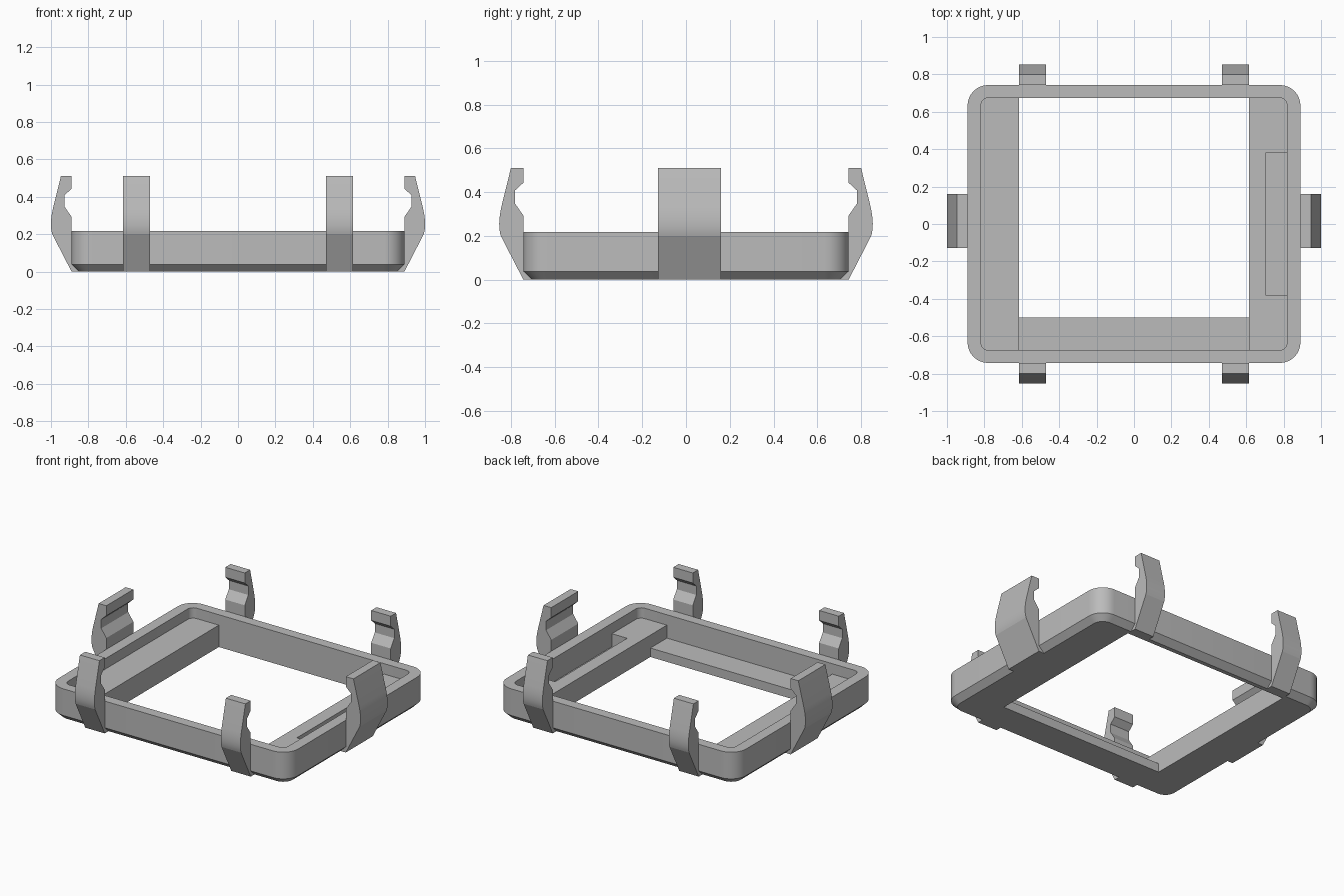
import bpy, bmesh, math
from mathutils import Vector

if "Cube" in bpy.data.objects:
    bpy.data.objects.remove(bpy.data.objects["Cube"])

grey = bpy.data.materials.new("plain grey")
grey.use_nodes = True
grey.diffuse_color = (0.5, 0.5, 0.5, 1)
grey.node_tree.nodes["Principled BSDF"].inputs["Base Color"].default_value = (0.5, 0.5, 0.5, 1)


def rounded_rect(hx, hy, r, z, seg=8):
    pts = []
    for q, (sx, sy) in enumerate([(1, 1), (-1, 1), (-1, -1), (1, -1)]):
        for i in range(seg + 1):
            a = math.pi / 2 * (q + i / seg)
            pts.append((sx * (hx - r) + r * math.cos(a), sy * (hy - r) + r * math.sin(a), z))
    return pts


def rect(x0, x1, y0, y1, z):
    return [(x0, y0, z), (x1, y0, z), (x1, y1, z), (x0, y1, z)]


def loft(name, rings):
    """Closed solid through rings that have equal point counts."""
    bm = bmesh.new()
    loops = [[bm.verts.new(p) for p in ring] for ring in rings]
    n = len(loops[0])
    for a, b in zip(loops, loops[1:]):
        for i in range(n):
            j = (i + 1) % n
            bm.faces.new((a[i], a[j], b[j], b[i]))
    bm.faces.new(loops[0])
    bm.faces.new(loops[-1])
    bmesh.ops.recalc_face_normals(bm, faces=bm.faces)
    mesh = bpy.data.meshes.new(name)
    bm.to_mesh(mesh)
    bm.free()
    mesh.materials.append(grey)
    ob = bpy.data.objects.new(name, mesh)
    bpy.context.collection.objects.link(ob)
    return ob


def activate(ob):
    bpy.ops.object.select_all(action='DESELECT')
    ob.select_set(True)
    bpy.context.view_layer.objects.active = ob


def smooth(ob, degrees):
    activate(ob)
    bpy.ops.object.shade_smooth_by_angle(angle=math.radians(degrees))


# Frame body: rounded block with a chamfered underside
HX, HY, TOP, LEDGE, LOW = 0.89, 0.743, 0.217, 0.147, 0.06
IX, IY, WX, WY = 0.818, 0.675, 0.615, -0.5
frame = loft("frame", [rounded_rect(HX - 0.04, HY - 0.04, 0.07, 0),
                       rounded_rect(HX, HY, 0.11, 0.038),
                       rounded_rect(HX, HY, 0.11, TOP)])

# Pocket, open window, low front ledge and side slot are cut out
cutters = [
    loft("pocket_cutter", [rounded_rect(IX, IY, 0.04, z) for z in (LEDGE, 0.4)]),
    loft("window_cutter", [rect(-WX, WX, WY, IY, z) for z in (-0.1, 0.4)]),
    loft("front_ledge_cutter", [rect(-WX, WX, -IY, WY + 0.05, z) for z in (LOW, 0.4)]),
    loft("slot_cutter", [rect(0.705, IX, -0.382, 0.382, z) for z in (LOW, 0.4)]),
]
for cutter in cutters:
    cutter.hide_render = True
    mod = frame.modifiers.new("cut", 'BOOLEAN')
    mod.operation, mod.solver, mod.object = 'DIFFERENCE', 'EXACT', cutter
    activate(frame)
    bpy.ops.object.modifier_apply(modifier=mod.name)
    bpy.data.objects.remove(cutter)
smooth(frame, 25)

# Clip profile: offset from the frame wall, height
a, c, b = Vector((0.103, 0.2)), Vector((0.119, 0.25)), Vector((0.1, 0.335))
bulge = [a * (1 - t) ** 2 + c * 2 * t * (1 - t) + b * t * t for t in [i / 8 for i in range(9)]]
profile = [(-0.04, 0), (0, 0)] + [tuple(p) for p in bulge] + [
    (0.057, 0.51), (0, 0.51), (0, 0.443), (0.038, 0.408), (0.038, 0.348),
    (0, 0.293), (0, TOP), (-0.04, TOP - 0.03)]


def clip(name, axis, sign, wall, lo, hi):
    def place(d, z, w):
        p = sign * (wall + d)
        return (p, w, z) if axis == 'x' else (w, p, z)
    ob = loft(name, [[place(d, z, w) for d, z in profile] for w in (lo, hi)])
    smooth(ob, 12)


# Side clips, then front and back pairs
for side, sign in (("left", 1), ("right", -1)):
    clip(side + "_clip", 'x', sign, HX, -0.127, 0.16)
    lo, hi = sorted((sign * 0.47, sign * WX))
    clip("front_" + side + "_clip", 'y', -1, HY, lo, hi)
    clip("back_" + side + "_clip", 'y', 1, HY, lo, hi)
